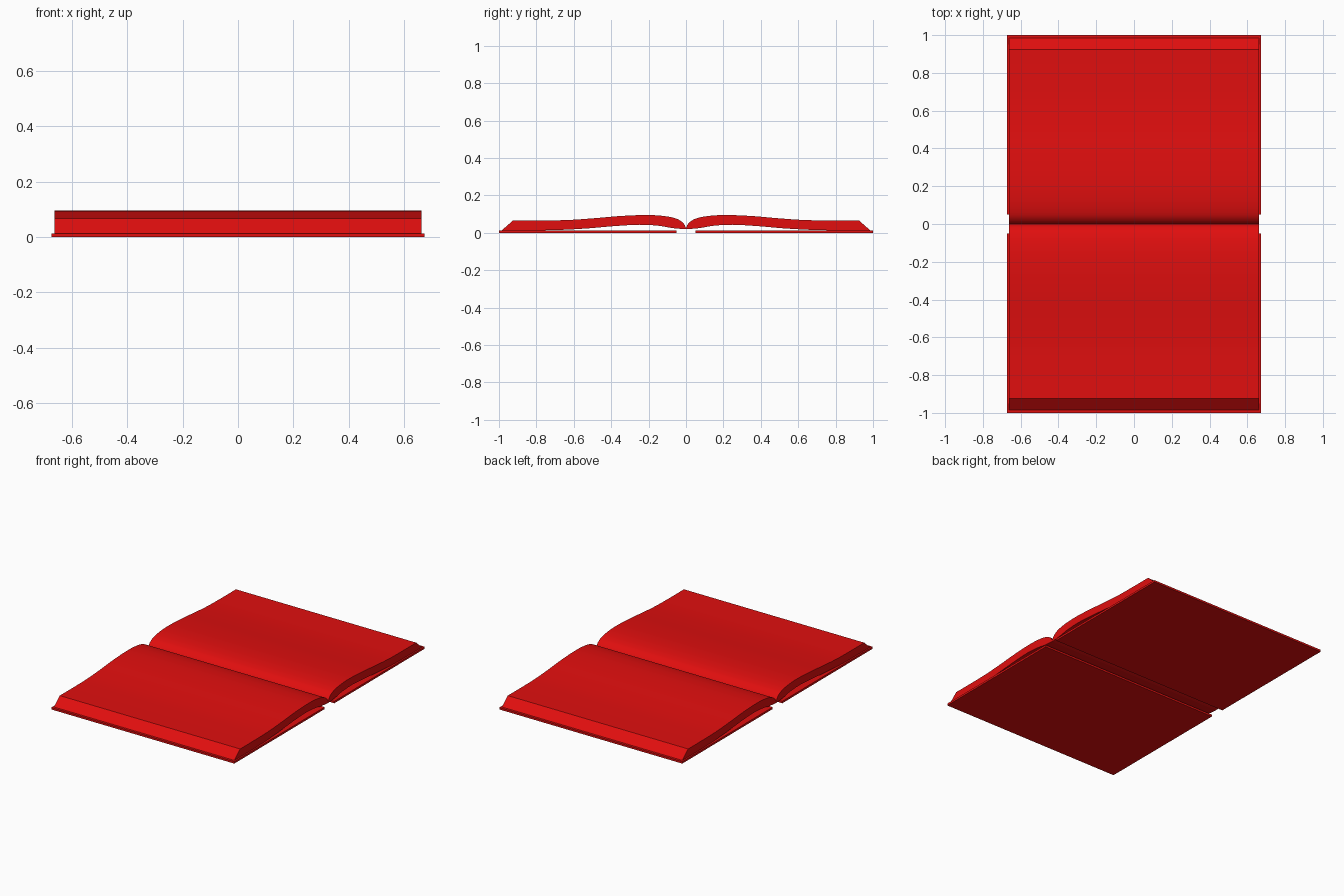
import bpy, bmesh, math
from mathutils import Vector

cube = bpy.data.objects.get("Cube")
if cube:
    bpy.data.objects.remove(cube, do_unlink=True)

red = bpy.data.materials.new("book_red")
red.use_nodes = True
color = (0.75, 0.0045, 0.0045, 1)
red.diffuse_color = color
red.node_tree.nodes["Principled BSDF"].inputs["Base Color"].default_value = color


def smooth_curve(points, steps=5):
    """Catmull-Rom curve through the given points."""
    p = [Vector(q) for q in points]
    p = [2 * p[0] - p[1]] + p + [2 * p[-1] - p[-2]]
    out = []
    for a, b, c, d in zip(p, p[1:], p[2:], p[3:]):
        for i in range(steps):
            t = i / steps
            out.append(0.5 * (2 * b + (c - a) * t + (2 * a - 5 * b + 4 * c - d) * t**2
                              + (3 * b - a - 3 * c + d) * t**3))
    return out + [p[-2]]


def extrude_profile(name, profile, half_width, side):
    """Sweep a (y, z) profile across x on one side of the gutter."""
    bm = bmesh.new()
    face = bm.faces.new([bm.verts.new((-half_width, side * y, z)) for y, z in profile])
    swept = bmesh.ops.extrude_face_region(bm, geom=[face])["geom"]
    bmesh.ops.translate(bm, vec=(2 * half_width, 0, 0),
                        verts=[v for v in swept if isinstance(v, bmesh.types.BMVert)])
    bmesh.ops.recalc_face_normals(bm, faces=bm.faces)
    mesh = bpy.data.meshes.new(name)
    bm.to_mesh(mesh)
    bm.free()
    mesh.materials.append(red)
    obj = bpy.data.objects.new(name, mesh)
    bpy.context.collection.objects.link(obj)
    bpy.ops.object.select_all(action="DESELECT")
    obj.select_set(True)
    bpy.context.view_layer.objects.active = obj
    bpy.ops.object.shade_smooth_by_angle(angle=math.radians(30))
    return obj


# Page block outline: arched top, slanted fore edge, hollow underside
top = smooth_curve([(0, 0.027), (0.015, 0.052), (0.05, 0.075), (0.12, 0.09), (0.22, 0.095),
                    (0.36, 0.089), (0.5, 0.077), (0.64, 0.068), (0.78, 0.066), (0.925, 0.066)])
under = smooth_curve([(0.985, 0.013), (0.8, 0.013), (0.66, 0.016), (0.52, 0.024),
                      (0.38, 0.036), (0.25, 0.043), (0.15, 0.038), (0.07, 0.025), (0, 0.019)])
cover = [(0.05, 0), (1, 0), (1, 0.013), (0.05, 0.013)]

for label, side in (("front", -1), ("back", 1)):
    extrude_profile(label + "_pages", top + under, 0.663, side)
    extrude_profile(label + "_cover", cover, 0.673, side)
